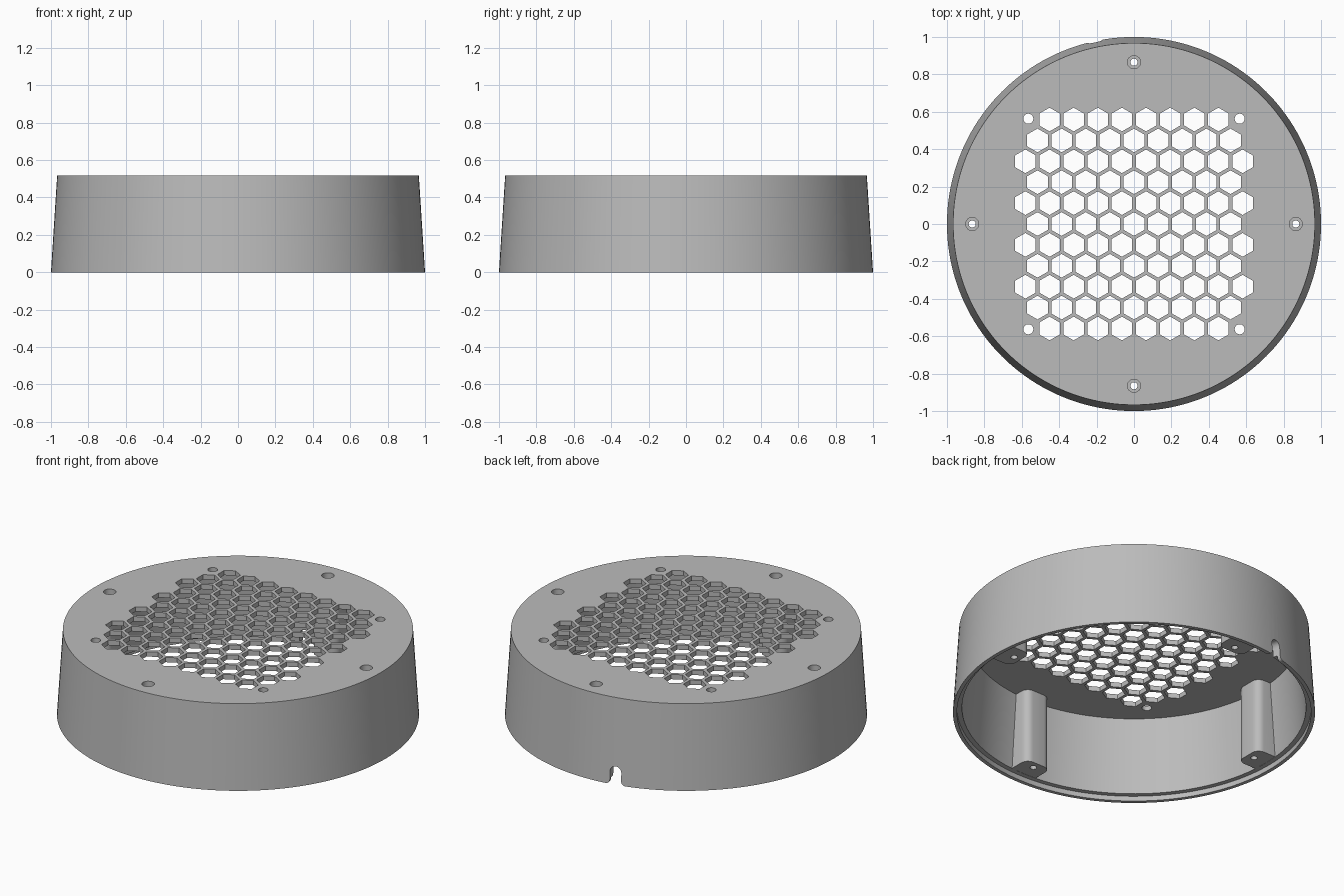
import bpy
import bmesh
from math import cos, sin, pi, radians, sqrt
from mathutils import Matrix, Vector

cube = bpy.data.objects.get("Cube")
if cube:
    bpy.data.objects.remove(cube, do_unlink=True)

TOP, PLATE_UNDERSIDE, LEDGE = 0.516, 0.487, 0.03
SCREW_RADIUS = 0.865

grey = bpy.data.materials.new("light grey plastic")
grey.use_nodes = True
grey.diffuse_color = (0.5, 0.5, 0.5, 1)
grey.node_tree.nodes["Principled BSDF"].inputs["Base Color"].default_value = (0.5, 0.5, 0.5, 1)


def circle(radius, sides, x=0, y=0, start=0.0):
    return [(x + radius * cos(start + 2 * pi * i / sides),
             y + radius * sin(start + 2 * pi * i / sides)) for i in range(sides)]


def loft(bm, loops):
    """Skin a stack of equal loops and cap both ends."""
    rings = [[bm.verts.new(p) for p in loop] for loop in loops]
    for a, b in zip(rings, rings[1:]):
        for i in range(len(a)):
            j = (i + 1) % len(a)
            bm.faces.new((a[i], a[j], b[j], b[i]))
    bm.faces.new(rings[0][::-1])
    bm.faces.new(rings[-1])


def prism(bm, outline, z0, z1, matrix=Matrix()):
    loft(bm, [[matrix @ Vector((x, y, z)) for x, y in outline] for z in (z0, z1)])


def lathe(bm, profile, sides, x=0, y=0):
    loft(bm, [[(px, py, z) for px, py in circle(r, sides, x, y)] for r, z in profile])


def finish(name, bm):
    bmesh.ops.recalc_face_normals(bm, faces=bm.faces)
    mesh = bpy.data.meshes.new(name)
    bm.to_mesh(mesh)
    bm.free()
    mesh.materials.append(grey)
    obj = bpy.data.objects.new(name, mesh)
    bpy.context.collection.objects.link(obj)
    return obj


def combine(target, tool, operation):
    """Apply a boolean and discard the tool."""
    mod = target.modifiers.new(operation.lower(), "BOOLEAN")
    mod.operation, mod.solver, mod.object = operation, "EXACT", tool
    bpy.context.view_layer.objects.active = target
    bpy.ops.object.modifier_apply(modifier=mod.name)
    bpy.data.objects.remove(tool, do_unlink=True)


# Tapered cover with a thin top plate and a stepped rim
bm = bmesh.new()
lathe(bm, [(0.967, TOP), (1.0, 0), (0.978, 0), (0.978, LEDGE),
           (0.95, LEDGE), (0.915, PLATE_UNDERSIDE)], 160)
cover = finish("grille_cover", bm)

# Four screw posts with rounded inner corners, joined to the wall
half, inner, outer, fillet = 0.085, 0.82, 0.955, 0.045
outline = [(outer, -half), (outer, half)]
for side in (1, -1):
    arc = [(inner + fillet - fillet * sin(t), side * (half - fillet + fillet * cos(t)))
           for t in (i * pi / 12 for i in range(7))]
    outline += arc if side == 1 else arc[::-1]
bm = bmesh.new()
for k in range(4):
    prism(bm, outline, LEDGE + 0.001, TOP - 0.012, Matrix.Rotation(k * pi / 2, 4, "Z"))
combine(cover, finish("screw_posts", bm), "UNION")

cuts = bmesh.new()

# Hexagonal vent holes in staggered rows
pitch, hex_radius = 0.129, 0.0635
for row in range(-5, 6):
    count = 8 if abs(row) == 5 else 9 if row % 2 else 10
    if abs(row) in (1, 3):
        count = 10
    elif abs(row) in (0, 2, 4):
        count = 9
    for col in range(count):
        x = (col - (count - 1) / 2) * pitch
        prism(cuts, circle(hex_radius, 6, x, row * pitch * sqrt(3) / 2, pi / 6), 0.45, 0.6)

# Small mounting holes at the corners of the vent
for sx in (-1, 1):
    for sy in (-1, 1):
        prism(cuts, circle(0.027, 24, sx * 0.565, sy * 0.563), 0.4, 0.6)

# Counterbored screw holes through the posts
for k in range(4):
    lathe(cuts, [(0.035, 0.6), (0.035, 0.42), (0.019, 0.42), (0.019, -0.05)], 24,
          SCREW_RADIUS * cos(k * pi / 2), SCREW_RADIUS * sin(k * pi / 2))

# Cable notch in the rear rim, with a round top and flared foot
w, flare, straight = 0.034, 0.026, 0.075
right = [(w + flare, -0.05)]
right += [(w + flare - flare * sin(t), flare - flare * cos(t))
          for t in (i * pi / 12 for i in range(7))]
right += [(w * cos(t), straight + w * sin(t)) for t in (i * pi / 16 for i in range(8))]
notch = right + [(0, straight + w)] + [(-x, z) for x, z in reversed(right)]
stand_up = Matrix.Rotation(radians(102), 4, "Z") @ Matrix(
    ((0, 0, 1, 0), (1, 0, 0, 0), (0, 1, 0, 0), (0, 0, 0, 1)))
prism(cuts, notch, 0.87, 1.1, stand_up)

combine(cover, finish("cutters", cuts), "DIFFERENCE")

# Smooth walls, crisp edges
bpy.ops.object.select_all(action="DESELECT")
cover.select_set(True)
bpy.context.view_layer.objects.active = cover
bpy.ops.object.shade_smooth_by_angle(angle=radians(30))
